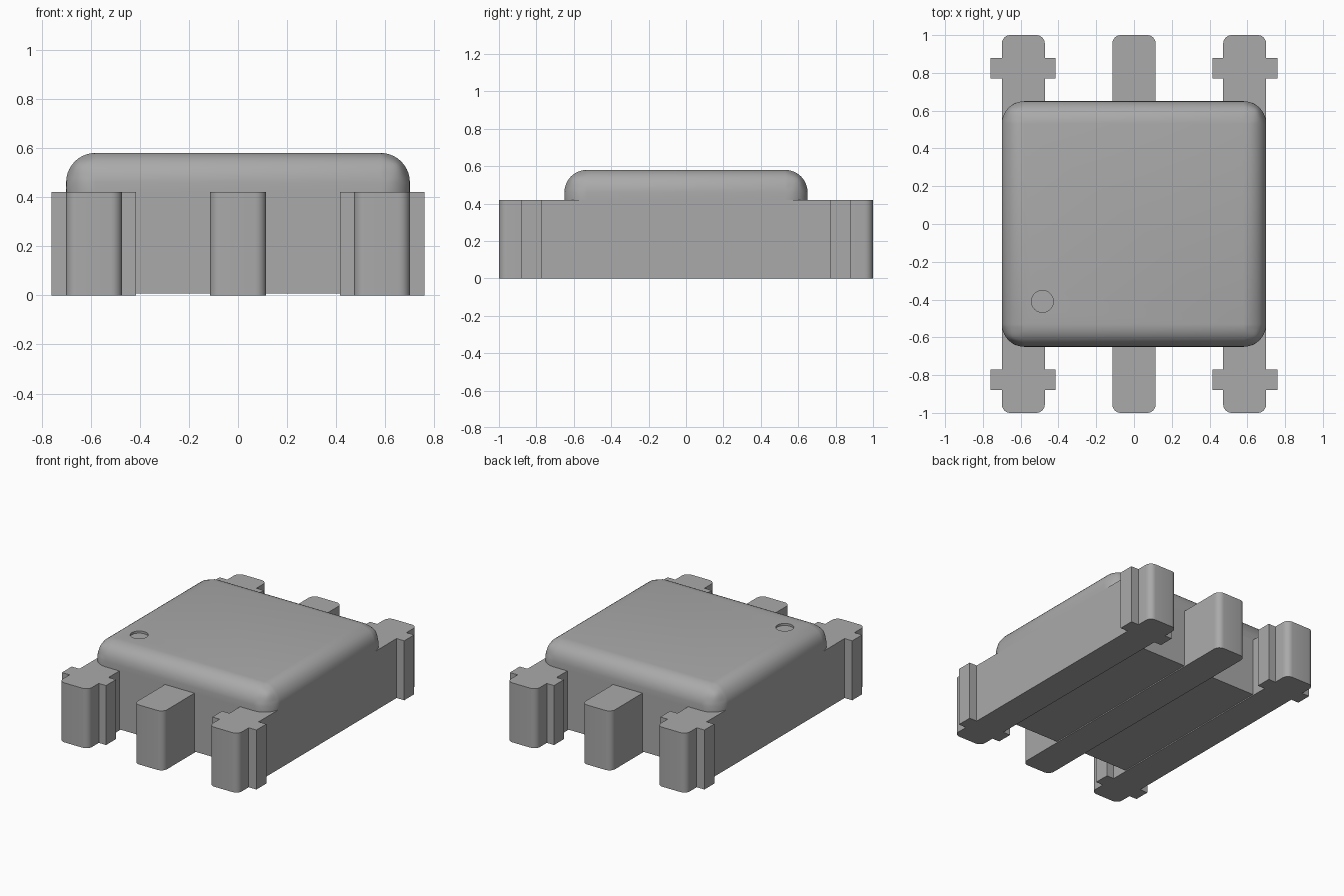
import bpy, bmesh, math

if "Cube" in bpy.data.objects:
    bpy.data.objects.remove(bpy.data.objects["Cube"])

# Single matte grey
GREY = (0.40, 0.40, 0.40, 1.0)
grey = bpy.data.materials.new("plain grey")
grey.use_nodes = True
grey.diffuse_color = GREY
bsdf = next(n for n in grey.node_tree.nodes if n.type == 'BSDF_PRINCIPLED')
bsdf.inputs["Base Color"].default_value = GREY


def prism(name, outline, z0, z1, radius=0.0, rounded=None, segments=6):
    """Extrude a plan outline from z0 to z1 and round the edges chosen by the rule."""
    bm = bmesh.new()
    face = bm.faces.new([bm.verts.new((x, y, z0)) for x, y in outline])
    top = bmesh.ops.extrude_face_region(bm, geom=[face])["geom"]
    for v in top:
        if isinstance(v, bmesh.types.BMVert):
            v.co.z = z1
    if rounded:
        edges = [e for e in bm.edges if rounded(*[v.co for v in e.verts])]
        bmesh.ops.bevel(bm, geom=edges, offset=radius, segments=segments,
                        profile=0.5, affect='EDGES', clamp_overlap=False)
    bmesh.ops.recalc_face_normals(bm, faces=bm.faces)
    mesh = bpy.data.meshes.new(name)
    bm.to_mesh(mesh)
    bm.free()
    mesh.materials.append(grey)
    obj = bpy.data.objects.new(name, mesh)
    bpy.context.collection.objects.link(obj)
    return obj


def select_only(obj):
    bpy.ops.object.select_all(action='DESELECT')
    obj.select_set(True)
    bpy.context.view_layer.objects.active = obj


def rect(hx, hy):
    return [(-hx, -hy), (hx, -hy), (hx, hy), (-hx, hy)]


def end_corner(a, b):
    """Upright edges at the tips of the rails."""
    return abs(a.z - b.z) > 0.1 and abs(a.y) > 0.99


H = 0.42        # rail height
parts = []

# Base between the rails, lifted slightly off the ground
parts.append(prism("base_block", rect(0.52, 0.65), 0.008, H))

# Rounded cover: every edge but the bottom ones is rounded
cover = prism("cover", rect(0.70, 0.65), H, 0.58, 0.12,
              lambda a, b: max(a.z, b.z) > 0.5, 10)
parts.append(cover)

# Middle rail with rounded tips
parts.append(prism("centre_rail", rect(0.115, 1.0), 0, H, 0.045, end_corner))

# Side rails, each with a cross flange near both ends
half = [(0.70, 0.77), (0.76, 0.77), (0.76, 0.88), (0.70, 0.88), (0.70, 1.0),
        (0.472, 1.0), (0.472, 0.88), (0.415, 0.88), (0.415, 0.77), (0.472, 0.77)]
outline = half + [(x, -y) for x, y in reversed(half)]
for name, side in (("left_rail", 1), ("right_rail", -1)):
    parts.append(prism(name, [(side * x, y) for x, y in outline],
                       0, H, 0.045, end_corner))

# Shallow round dimple near one corner of the cover
bpy.ops.mesh.primitive_cylinder_add(vertices=32, radius=0.058, depth=0.1,
                                    location=(-0.485, -0.41, 0.565 + 0.05))
cutter = bpy.context.object
cutter.name = "dimple_cutter"
cutter.hide_render = True
cutter.data.materials.append(grey)
cut = cover.modifiers.new("dimple", 'BOOLEAN')
cut.operation = 'DIFFERENCE'
cut.solver = 'EXACT'
cut.object = cutter
select_only(cover)
bpy.ops.object.modifier_apply(modifier=cut.name)
bpy.data.objects.remove(cutter)

# Smooth curves, crisp edges
for obj in parts:
    select_only(obj)
    bpy.ops.object.shade_smooth_by_angle(angle=math.radians(30))
